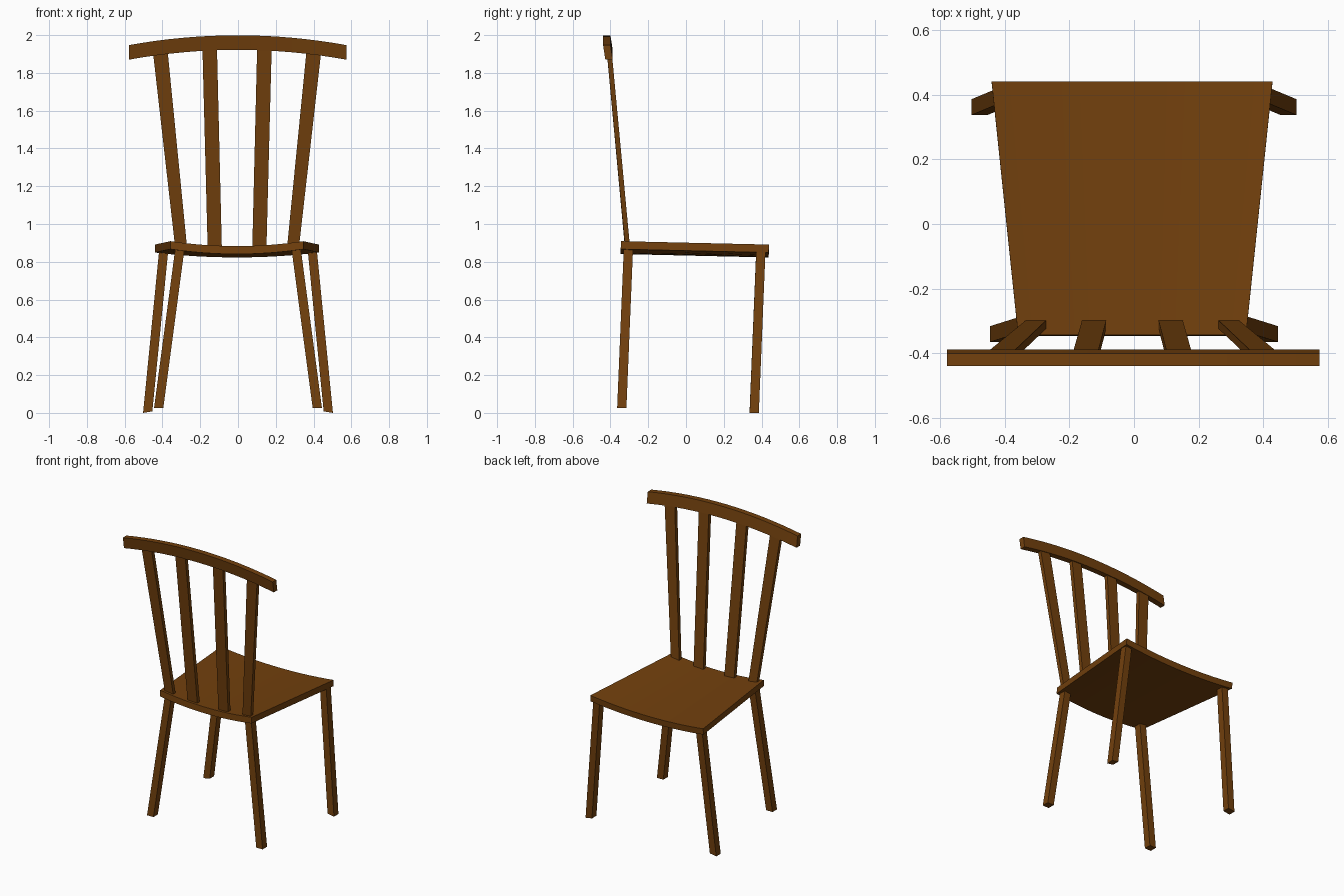
import bpy, bmesh

if "Cube" in bpy.data.objects:
    bpy.data.objects.remove(bpy.data.objects["Cube"])

wood = bpy.data.materials.new("brown wood")
wood.diffuse_color = (0.17, 0.052, 0.004, 1)
wood.use_nodes = True
wood.node_tree.nodes["Principled BSDF"].inputs["Base Color"].default_value = wood.diffuse_color


def loft(name, rings):
    """Skin a row of four-cornered rings into a closed solid."""
    bm = bmesh.new()
    vs = [[bm.verts.new(p) for p in r] for r in rings]
    for a, b in zip(vs, vs[1:]):
        for i in range(4):
            j = (i + 1) % 4
            bm.faces.new((a[i], a[j], b[j], b[i]))
    bm.faces.new(vs[0][::-1])
    bm.faces.new(vs[-1])
    bmesh.ops.recalc_face_normals(bm, faces=bm.faces)
    me = bpy.data.meshes.new(name)
    bm.to_mesh(me)
    bm.free()
    me.materials.append(wood)
    ob = bpy.data.objects.new(name, me)
    bpy.context.collection.objects.link(ob)
    return ob


def bar(name, lo, hi, w_lo, w_hi, d, dz=0.0):
    """Straight leaning bar; dz tilts its ends across x."""
    rings = []
    for (x, y, z), w in ((lo, w_lo), (hi, w_hi)):
        rings.append([(x + sx * w / 2, y + sy * d / 2, z + sx * dz)
                      for sx, sy in ((-1, -1), (1, -1), (1, 1), (-1, 1))])
    return loft(name, rings)


N = 16
steps = [-1 + 2 * i / N for i in range(N + 1)]

# Seat: tapered panel, dished across its width, sloping a little
T, SAG = 0.042, 0.026
rings = []
for t in steps:
    s = SAG * (1 - t * t)
    xn, xf = -0.006 + 0.352 * t, -0.006 + 0.434 * t
    zn, zf = 0.910 - s, 0.892 - s
    rings.append([(xn, -0.343, zn), (xf, 0.44, zf),
                  (xf, 0.437, zf - T), (xn, -0.346, zn - T)])
loft("seat", rings)

# Top rail: arched bar leaning with the back
rings = []
for t in steps:
    x = -0.002 + 0.576 * t
    z = 2.0 - 0.052 * t * t
    rings.append([(x, -0.439, z), (x, -0.400, z + 0.0),
                  (x, -0.388, z - 0.077), (x, -0.427, z - 0.077)])
loft("top_rail", rings)

for side, s in (("left", -1), ("right", 1)):
    # Splayed legs
    bar(f"front_leg_{side}", (s * 0.478, 0.361, 0.005), (s * 0.394, 0.396, 0.855),
        0.049, 0.049, 0.049, -s * 0.004 + 0.0)
    bar(f"rear_leg_{side}", (s * 0.420, -0.340, 0.026), (s * 0.308, -0.305, 0.868),
        0.049, 0.049, 0.049, 0.0)
    # Back slats, fanning outward
    bar(f"outer_slat_{side}", (-0.005 + s * 0.297, -0.310, 0.885),
        (-0.005 + s * 0.406, -0.406, 1.91), 0.063, 0.078, 0.026)
    bar(f"inner_slat_{side}", (-0.005 + s * 0.118, -0.310, 0.87),
        (-0.005 + s * 0.145, -0.409, 1.94), 0.075, 0.077, 0.026)

# Stand the model exactly on the ground
low = min(v.co.z for o in bpy.data.objects for v in o.data.vertices)
for o in bpy.data.objects:
    for v in o.data.vertices:
        v.co.z -= low
